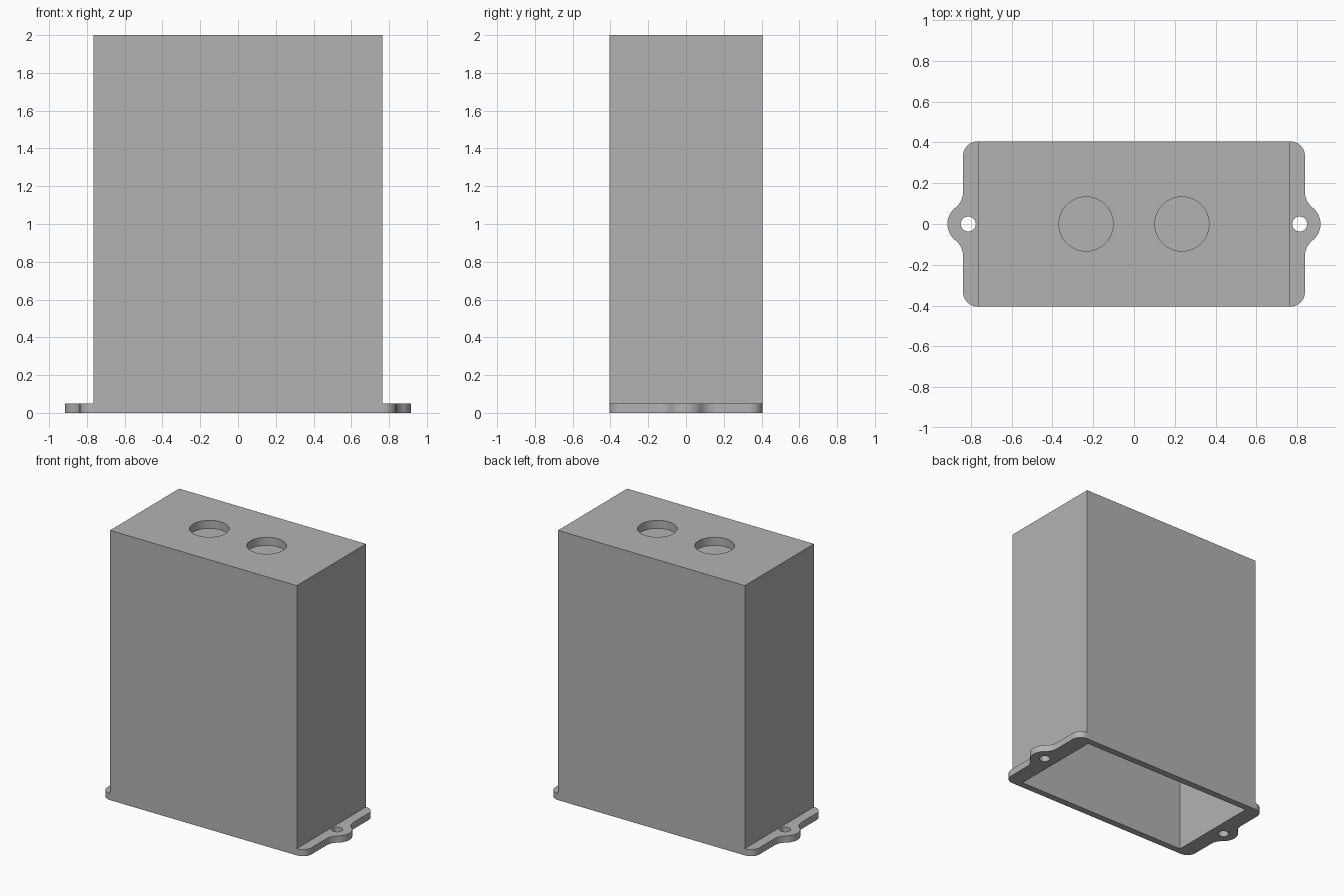
import bpy, bmesh
from math import sin, cos, pi, atan2, sqrt, radians

if "Cube" in bpy.data.objects:
    bpy.data.objects.remove(bpy.data.objects["Cube"], do_unlink=True)

grey = bpy.data.materials.new("plain grey")
grey.use_nodes = True
colour = (0.45, 0.45, 0.45, 1)
grey.diffuse_color = colour
grey.node_tree.nodes["Principled BSDF"].inputs["Base Color"].default_value = colour

# Main sizes
BODY_X, HALF_Y, HEIGHT = 0.766, 0.405, 2.0
WALL, FLANGE_X, FLANGE_H = 0.05, 0.838, 0.05
EAR_X, EAR_R, FILLET, CORNER = 0.813, 0.102, 0.1, 0.07


def arc(cx, cy, r, start, end, steps=12):
    return [(cx + r * cos(start + (end - start) * i / steps),
             cy + r * sin(start + (end - start) * i / steps)) for i in range(steps + 1)]


def circle(cx, cy, r, steps=64):
    return arc(cx, cy, r, 0, 2 * pi, steps)[:-1]


def rectangle(hx, hy):
    return [(-hx, -hy), (hx, -hy), (hx, hy), (-hx, hy)]


def prism(name, outline, z0, z1):
    """Extrude a counter-clockwise outline from z0 to z1."""
    bm = bmesh.new()
    face = bm.faces.new([bm.verts.new((x, y, z0)) for x, y in outline])
    top = bmesh.ops.extrude_face_region(bm, geom=[face])["geom"]
    bmesh.ops.translate(bm, vec=(0, 0, z1 - z0),
                        verts=[v for v in top if isinstance(v, bmesh.types.BMVert)])
    bmesh.ops.recalc_face_normals(bm, faces=bm.faces)
    mesh = bpy.data.meshes.new(name)
    bm.to_mesh(mesh)
    bm.free()
    mesh.materials.append(grey)
    obj = bpy.data.objects.new(name, mesh)
    bpy.context.collection.objects.link(obj)
    return obj


def combine(target, other, operation):
    """Apply a boolean and discard the second solid."""
    bpy.context.view_layer.objects.active = target
    mod = target.modifiers.new(operation.lower(), "BOOLEAN")
    mod.operation, mod.solver, mod.object = operation, "EXACT", other
    bpy.ops.object.modifier_apply(modifier=mod.name)
    bpy.data.objects.remove(other, do_unlink=True)


# Flange outline: rounded corners and a filleted screw ear at each end
fx = FLANGE_X + FILLET
fy = sqrt((EAR_R + FILLET) ** 2 - (fx - EAR_X) ** 2)
a = atan2(fy, fx - EAR_X)
right_end = (arc(FLANGE_X - CORNER, CORNER - HALF_Y, CORNER, -pi / 2, 0)
             + arc(fx, -fy, FILLET, pi, pi - a)
             + arc(EAR_X, 0, EAR_R, -a, a, 24)[1:-1]
             + arc(fx, fy, FILLET, pi + a, pi)
             + arc(FLANGE_X - CORNER, HALF_Y - CORNER, CORNER, 0, pi / 2))
outline = right_end + [(-x, -y) for x, y in right_end]

# Tall box with its mounting flange, open at the bottom
box = prism("enclosure_box", rectangle(BODY_X, HALF_Y), 0, HEIGHT)
combine(box, prism("flange", outline, 0, FLANGE_H), "UNION")
combine(box, prism("cavity_cutter", rectangle(BODY_X - WALL, HALF_Y - WALL), -0.1, 1.89),
        "DIFFERENCE")

# Round recesses in the top and screw holes in the ears
for side in (-1, 1):
    combine(box, prism("recess_cutter", circle(side * 0.235, 0, 0.133), HEIGHT - 0.06, 2.1),
            "DIFFERENCE")
    combine(box, prism("screw_cutter", circle(side * EAR_X, 0, 0.037, 32), -0.1, 0.2),
            "DIFFERENCE")

bpy.ops.object.select_all(action="DESELECT")
box.select_set(True)
bpy.context.view_layer.objects.active = box
bpy.ops.object.shade_smooth_by_angle(angle=radians(30))
